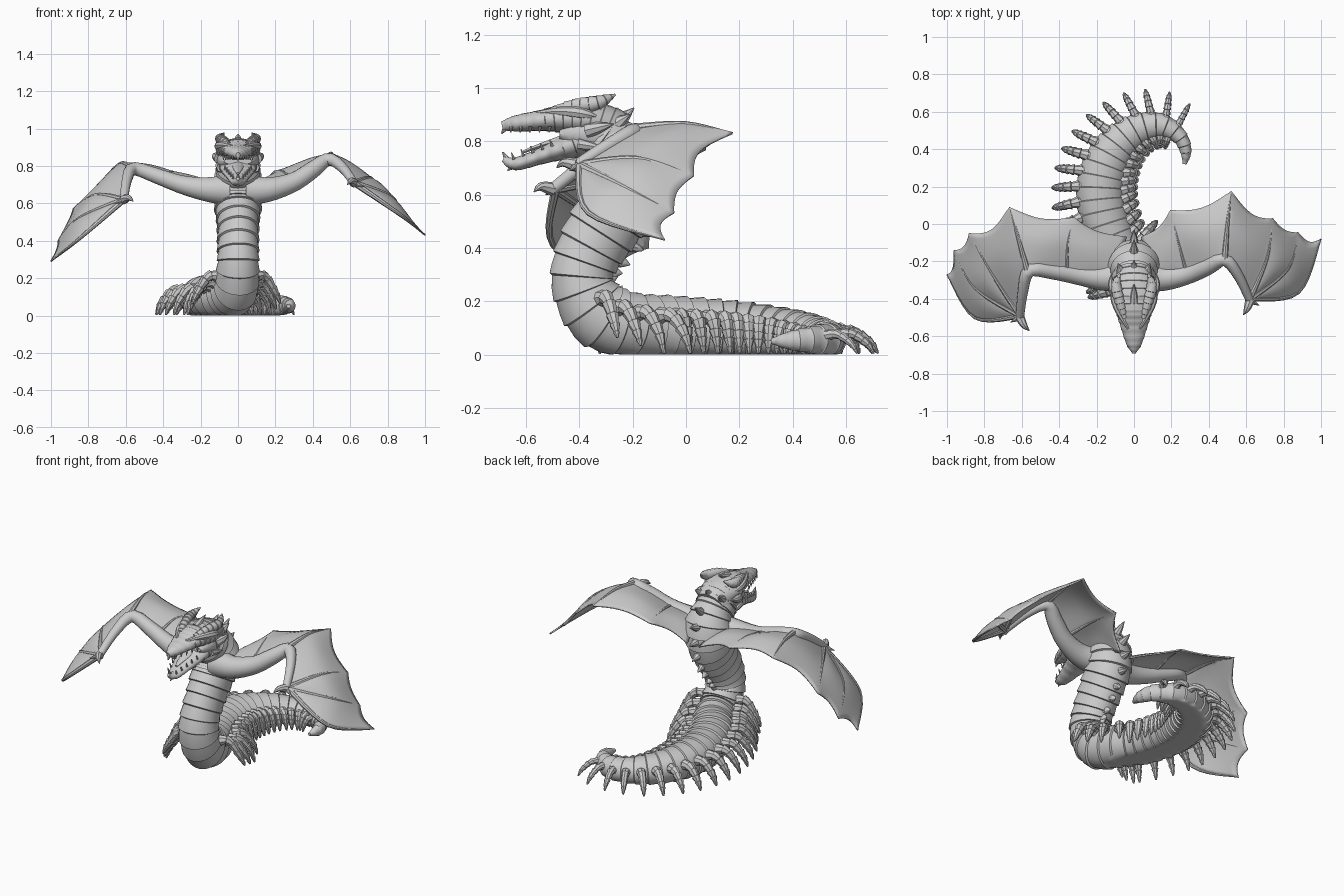
import bpy, bmesh, math
from mathutils import Vector

cube = bpy.data.objects.get("Cube")
if cube:
    bpy.data.objects.remove(cube, do_unlink=True)

stone = bpy.data.materials.new("pale_grey")
stone.use_nodes = True
GREY = (0.6, 0.6, 0.6, 1)
stone.diffuse_color = GREY
stone.node_tree.nodes["Principled BSDF"].inputs["Base Color"].default_value = GREY
made = []


def sample(pts, t):
    """Smooth curve through points that carry position and radii."""
    n = len(pts) - 1
    f = min(max(t, 0), 1) * n
    k = min(int(f), n - 1)
    u = f - k
    a, b, c, d = (pts[min(max(k + j, 0), n)] for j in (-1, 0, 1, 2))
    return [0.5 * (2 * q + (r - p) * u + (2 * p - 5 * q + 4 * r - s) * u * u
                   + (3 * q - p - 3 * r + s) * u ** 3) for p, q, r, s in zip(a, b, c, d)]


def tangent(pts, t):
    e = 0.004
    return (Vector(sample(pts, t + e)[:3]) - Vector(sample(pts, t - e)[:3])).normalized()


def finish(name, bm):
    bmesh.ops.recalc_face_normals(bm, faces=bm.faces)
    mesh = bpy.data.meshes.new(name)
    bm.to_mesh(mesh)
    bm.free()
    mesh.materials.append(stone)
    ob = bpy.data.objects.new(name, mesh)
    bpy.context.collection.objects.link(ob)
    made.append(ob)
    return ob


def tube(name, pts, rings=12, sides=12, saw=0.0):
    """Sweep an ellipse along points (x, y, z, width, height); saw makes overlapping bands."""
    pts = [tuple(p) if len(p) == 5 else tuple(p) + (p[3],) for p in pts]
    if saw:
        steps = [((k + f) / rings, s) for k in range(rings)
                 for f, s in ((0, 1 + saw), (0.45, 1.0), (0.93, 1 - saw))] + [(1, 1 - saw)]
    else:
        steps = [(k / rings, 1) for k in range(rings + 1)]
    bm = bmesh.new()
    loops, side = [], None
    for t, s in steps:
        x, y, z, w, h = sample(pts, t)
        tan = tangent(pts, t)
        if side is None:
            side = tan.cross(Vector((0, 0, 1)))
            if side.length < 0.05:
                side = Vector((1, 0, 0))
        side = (side - tan * side.dot(tan)).normalized()
        up = side.cross(tan)
        loop = []
        for i in range(sides):
            a = math.tau * i / sides
            p = Vector((x, y, z)) + (side * math.cos(a) * w + up * math.sin(a) * h) * s
            p.z = max(p.z, 0)
            loop.append(bm.verts.new(p))
        loops.append(loop)
    for a, b in zip(loops, loops[1:]):
        for i in range(sides):
            j = (i + 1) % sides
            bm.faces.new((a[i], a[j], b[j], b[i]))
    bm.faces.new(loops[0])
    bm.faces.new(loops[-1])
    return finish(name, bm)


def spike(name, base, tip, r, bend=(0, 0, 0)):
    base, tip = Vector(base), Vector(tip)
    mid = (base + tip) / 2 + Vector(bend)
    tube(name, [(*base, r), (*mid, r * 0.65), (*tip, 0.002)], 6, 8)


# Banded body, from tail to neck
spine = [(0.27, 0.32, .05, .01, .01), (.277, .385, .052, .03, .034), (.245, .465, .055, .042, .05),
         (.15, .525, .055, .065, .065), (.03, .51, .06, .085, .075), (-.075, .435, .07, .105, .09),
         (-.145, .325, .08, .122, .1), (-.175, .2, .088, .132, .11), (-.165, .07, .095, .135, .115),
         (-.12, -.07, .1, .132, .12), (-.05, -.2, .11, .122, .12), (-.01, -.32, .15, .115, .13),
         (0, -.39, .26, .112, .115), (0, -.37, .37, .11, .125), (0, -.3, .49, .112, .138),
         (0, -.235, .6, .128, .138), (0, -.225, .7, .135, .13), (0, -.27, .78, .11, .11),
         (0, -.35, .84, .095, .09)]
tube("banded_body", spine, 38, 28, 0.04)

# Jointed legs in pairs along the ground
LEGS = 18
for i in range(LEGS):
    t = 0.135 + 0.485 * i / (LEGS - 1)
    x, y, z, w, h = sample(spine, t)
    tan = tangent(spine, t)
    side = tan.cross(Vector((0, 0, 1))).normalized()
    fwd = Vector((tan.x, tan.y, 0))
    size = 0.65 + 0.35 * min(1, i / 7)
    front = i > LEGS - 5
    for sign, label in ((1, "outer"), (-1, "inner")):
        reach = (0.13 if sign > 0 or front else 0.055) * (0.75 + 0.25 * size)
        c = Vector((x, y, 0))
        rows = ((w * .72, z + h * .3, .03), (w + reach * .3, z + h * .36, .026),
                (w + reach * .78, z * .75, .02), (w + reach, .004 + max(0, i - 15) * .03, .006))
        lean = .12 if sign > 0 else -.35
        tube(f"{label}_leg_{i + 1}",
             [(*(c + side * sign * d + fwd * (d - w) * lean + Vector((0, 0, hz))), r * size)
              for d, hz, r in rows], 7, 8, 0.13)

# Spikes down the upper back
for i in range(9):
    t = 0.68 + 0.03 * i
    x, y, z, w, h = sample(spine, t)
    back = Vector((-1, 0, 0)).cross(tangent(spine, t))
    p = Vector((x, y, z))
    long = 0.022 + 0.006 * i
    spike(f"back_spike_{i + 1}", p + back * h * .88, p + back * (h + long) + Vector((0, 0, .01)), .026)

# Skull, cheeks, collar, lower jaw and tongue
tube("skull", [(0, -.69, .857, .01, .016), (0, -.64, .866, .042, .03), (0, -.54, .878, .075, .04),
               (0, -.46, .885, .1, .055), (0, -.38, .882, .118, .065), (0, -.3, .86, .105, .075),
               (0, -.24, .83, .085, .075)], 14, 20, 0.02)
tube("cheeks", [(0, -.475, .825, .075, .02), (0, -.44, .825, .095, .055), (0, -.38, .83, .112, .085),
                (0, -.31, .825, .112, .1), (0, -.25, .8, .1, .1)], 8, 20)
tube("neck_collar", [(0, -.25, .755, .11, .1), (0, -.3, .79, .118, .118), (0, -.34, .82, .108, .1)],
     3, 24, 0.04)
tube("lower_jaw", [(0, -.685, .735, .008, .012), (0, -.64, .715, .036, .024), (0, -.55, .742, .062, .03),
                   (0, -.46, .775, .09, .045), (0, -.38, .8, .104, .065), (0, -.3, .8, .1, .07)],
     10, 20, 0.02)
tube("tongue", [(0, -.61, .76, .008, .006), (0, -.54, .785, .025, .01), (0, -.42, .82, .04, .02)], 8, 10)
spike("snout_hook", (0, -.67, .86), (0, -.692, .828), .014)
spike("chin_hook", (0, -.67, .73), (0, -.688, .76), .012)
spike("chin_barb", (0, -.62, .725), (0, -.67, .69), .018)
spike("crown_spike", (0, -.42, .93), (0, -.32, .97), .025)
spike("nape_spike", (0, -.28, .87), (0, -.195, .925), .04, (0, 0, -.01))
for s, label in ((1, "left"), (-1, "right")):
    tube(f"{label}_horn", [(s * .05, -.5, .912, .016), (s * .075, -.42, .932, .026),
                           (s * .095, -.33, .945, .027), (s * .075, -.265, .975, .004)], 9, 10, 0.08)
    tube(f"{label}_brow", [(s * .03, -.56, .905, .008), (s * .08, -.47, .912, .018),
                           (s * .105, -.39, .905, .022), (s * .1, -.33, .89, .006)], 9, 8)
    spike(f"{label}_cheek_spike", (s * .1, -.37, .84), (s * .122, -.27, .865), .03, (s * .01, 0, 0))
    spike(f"{label}_jaw_spike", (s * .09, -.4, .79), (s * .115, -.31, .775), .025)
    spike(f"{label}_neck_spike", (s * .06, -.28, .85), (s * .085, -.21, .9), .035)
    for k in range(5):
        y = -.655 + .036 * k
        wide = s * (.03 + .012 * k)
        spike(f"{label}_upper_tooth_{k + 1}", (wide, y, .855), (wide, y - .003, .832), .007)
        low = .732 + .012 * k
        spike(f"{label}_lower_tooth_{k + 1}", (wide * .9, y + .01, low), (wide * .9, y, low + .026), .006)


def wing(label, arm, claw, fingers):
    """Arm, finger bones and scalloped membrane panels; fingers are (root, middle, tip)."""
    tube(f"{label}_wing_arm", arm, 20, 14)
    wrist = Vector(arm[-1][:3])
    spike(f"{label}_wing_claw", wrist, claw, .026, (0, -.01, .015))
    spike(f"{label}_wing_thumb", wrist, wrist + Vector((math.copysign(.05, wrist.x), -.025, -.02)), .016)
    for k, bone in enumerate(fingers[1:]):
        r = .017 if k else .012
        tube(f"{label}_wing_finger_{k + 1}",
             [(*p, q) for p, q in zip(bone, (r, r * .6, .003))], 12, 8)
    bm = bmesh.new()
    n, m = 10, 12
    for k, (a, b) in enumerate(zip(fingers, fingers[1:])):
        depth = .16 if k < 3 else .09
        grid = []
        for i in range(n + 1):
            u = i / n
            row = []
            for j in range(m + 1):
                v = j / m * (1 - depth * math.sin(math.pi * u) ** .8)
                p = Vector(sample(a, v)).lerp(Vector(sample(b, v)), u)
                p.z += .015 * math.sin(math.pi * u) * math.sin(math.pi * j / m)
                row.append(bm.verts.new(p))
            grid.append(row)
        for i in range(n):
            for j in range(m):
                bm.faces.new((grid[i][j], grid[i + 1][j], grid[i + 1][j + 1], grid[i][j + 1]))
    bmesh.ops.remove_doubles(bm, verts=bm.verts, dist=.0005)
    skin = finish(f"{label}_wing_membrane", bm)
    thick = skin.modifiers.new("thickness", "SOLIDIFY")
    thick.thickness = .009
    thick.offset = 0


# Left wing, held high
w = (.62, -.4, .71)
wing("left",
     [(.05, -.28, .67, .085), (.17, -.29, .675, .066), (.3, -.265, .715, .052), (.4, -.225, .78, .046),
      (.485, -.19, .835, .035), (.56, -.28, .79, .027), (.62, -.41, .71, .022)],
     (.585, -.485, .7),
     [((.07, -.25, .69), (.06, -.15, .67), (.04, -.07, .63)),
      ((.28, -.25, .735), (.235, -.08, .77), (.195, .075, .77)),
      ((.485, -.19, .85), (.5, 0, .865), (.52, .175, .83)),
      (w, (.71, -.18, .735), (.74, .03, .67)),
      (w, (.82, -.24, .635), (.875, -.045, .53)),
      (w, (.88, -.365, .53), (1, -.08, .43))])

# Right wing, swept down and forward
w = (-.61, -.49, .62)
wing("right",
     [(-.05, -.28, .67, .085), (-.17, -.29, .675, .066), (-.3, -.275, .7, .05), (-.43, -.255, .745, .042),
      (-.56, -.25, .785, .035), (-.595, -.37, .72, .027), (-.61, -.5, .62, .022)],
     (-.56, -.57, .61),
     [((-.07, -.25, .69), (-.06, -.15, .67), (-.04, -.07, .63)),
      ((-.36, -.27, .735), (-.355, -.1, .77), (-.32, .035, .74)),
      ((-.57, -.25, .795), (-.62, -.07, .815), (-.665, .09, .79)),
      (w, (-.76, -.26, .645), (-.88, -.05, .57)),
      (w, (-.85, -.34, .52), (-.96, -.14, .4)),
      (w, (-.85, -.5, .41), (-1, -.27, .29))])

# Shading
bpy.ops.object.select_all(action="DESELECT")
for ob in made:
    ob.select_set(True)
bpy.context.view_layer.objects.active = made[0]
bpy.ops.object.shade_smooth_by_angle(angle=math.radians(40))
